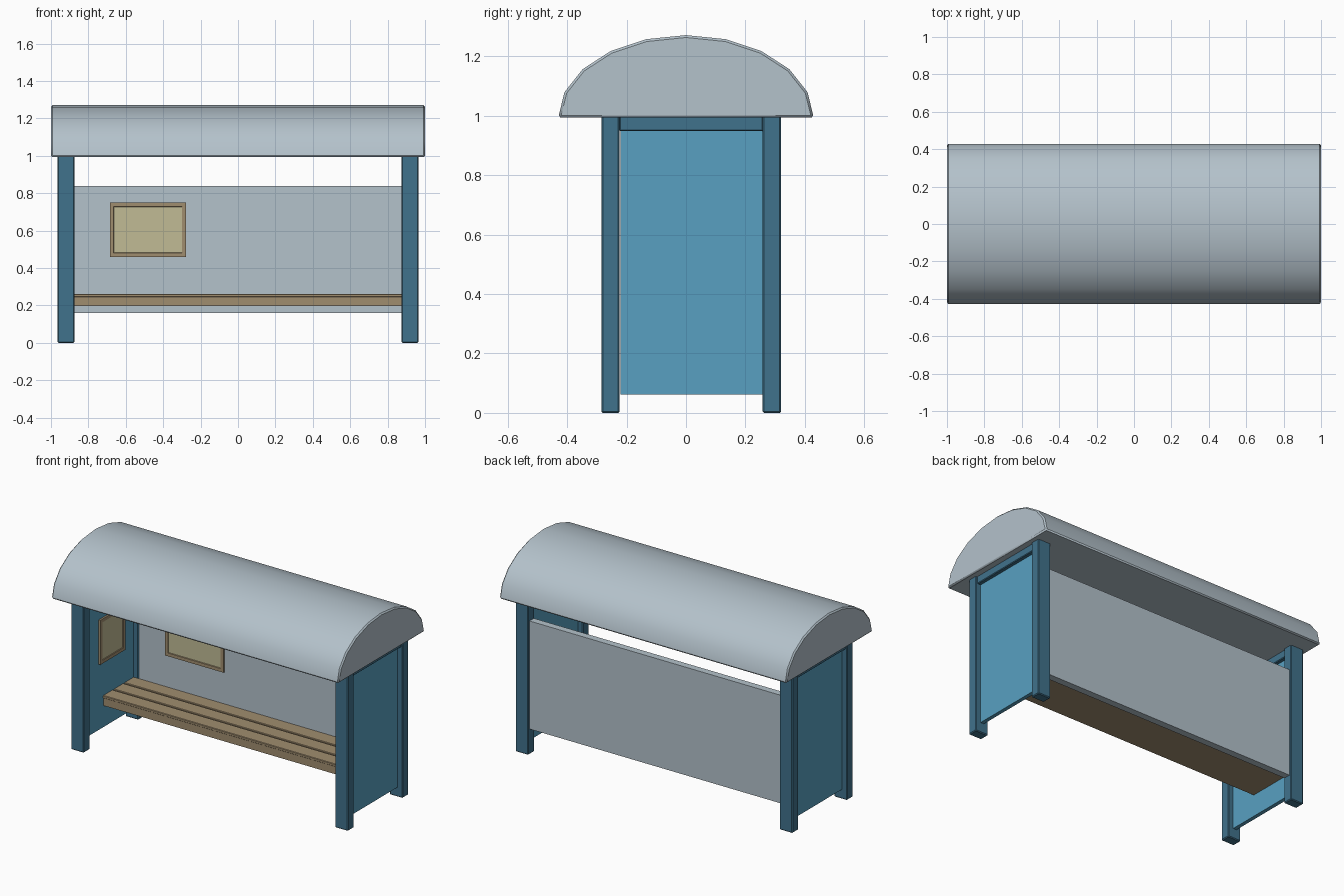
import bpy, bmesh, math
from mathutils import Vector

if "Cube" in bpy.data.objects:
    bpy.data.objects.remove(bpy.data.objects["Cube"])


def srgb(r, g, b):
    f = lambda c: c / 12.92 if c <= 0.04045 else ((c + 0.055) / 1.055) ** 2.4
    return [f(v / 255) for v in (r, g, b)] + [1.0]


def material(name, rgb):
    m = bpy.data.materials.new(name)
    m.diffuse_color = srgb(*rgb)
    m.use_nodes = True
    m.node_tree.nodes["Principled BSDF"].inputs["Base Color"].default_value = m.diffuse_color
    return m


GREY = material("pale grey metal", (180, 194, 203))
TEAL = material("dark teal paint", (64, 114, 140))
BLUE = material("side panel blue", (88, 160, 193))
WOOD = material("brown wood", (160, 141, 111))
CREAM = material("cream paper", (193, 187, 149))


def finish(name, bm, mats, bevel=0.0, smooth=False):
    bmesh.ops.recalc_face_normals(bm, faces=bm.faces[:])
    me = bpy.data.meshes.new(name)
    bm.to_mesh(me)
    bm.free()
    ob = bpy.data.objects.new(name, me)
    bpy.context.collection.objects.link(ob)
    for m in mats:
        me.materials.append(m)
    if smooth:
        bpy.ops.object.select_all(action='DESELECT')
        ob.select_set(True)
        bpy.context.view_layer.objects.active = ob
        bpy.ops.object.shade_smooth_by_angle(angle=math.radians(35))
    if bevel:
        mod = ob.modifiers.new("edge bevel", 'BEVEL')
        mod.width = bevel
        mod.segments = 1
        mod.limit_method = 'ANGLE'
        mod.angle_limit = math.radians(40)
    return ob


def box_mesh(x, y, z):
    bm = bmesh.new()
    bmesh.ops.create_cube(bm, size=1)
    lo, hi = Vector((x[0], y[0], z[0])), Vector((x[1], y[1], z[1]))
    for v in bm.verts:
        v.co = Vector([(lo[i] + hi[i]) / 2 + v.co[i] * (hi[i] - lo[i]) for i in range(3)])
    return bm


def box(name, x, y, z, mat, bevel=0.0):
    return finish(name, box_mesh(x, y, z), [mat], bevel)


def poster(name, x, y, z, facing):
    # framed board: inset the visible face and sink the paper
    bm = box_mesh(x, y, z)
    bm.normal_update()
    d = Vector(facing)
    face = max(bm.faces, key=lambda f: f.normal.dot(d))
    bmesh.ops.inset_region(bm, faces=[face], thickness=0.029)
    bmesh.ops.inset_region(bm, faces=[face], thickness=0.003, depth=-0.004)
    face.material_index = 1
    return finish(name, bm, [WOOD, CREAM])


# Barrel roof: half ellipse in ten segments, extruded along x
bm = bmesh.new()
ring = []
for i in range(11):
    a = math.pi * i / 10
    ring.append(bm.verts.new((-1, 0.43 * math.cos(a), 0.993 + 0.278 * math.sin(a))))
cap = bm.faces.new(ring)
ext = bmesh.ops.extrude_face_region(bm, geom=[cap])
for v in ext["geom"]:
    if isinstance(v, bmesh.types.BMVert):
        v.co.x = 1
finish("roof", bm, [GREY], 0.008, True)

# Both ends: posts, header and side panel
for s, side in ((-1, "left"), (1, "right")):
    def span(a, b):
        return sorted((s * a, s * b))
    box(side + "_front_post", span(0.875, 0.965), (-0.285, -0.223), (0, 1.0), TEAL, 0.005)
    box(side + "_back_post", span(0.875, 0.965), (0.258, 0.32), (0, 1.0), TEAL, 0.005)
    box(side + "_header", span(0.885, 0.955), (-0.225, 0.26), (0.948, 1.0), TEAL, 0.004)
    box(side + "_panel", span(0.908, 0.932), (-0.221, 0.257), (0.062, 0.955), BLUE)

# Back wall
box("back_panel", (-0.88, 0.88), (0.263, 0.307), (0.16, 0.84), GREY)

# Bench: solid base with three slats
box("bench_base", (-0.91, 0.91), (-0.043, 0.264), (0.198, 0.25), WOOD)
w, gap = 0.095, 0.011
for i in range(3):
    y0 = -0.045 + i * (w + gap)
    box("bench_slat_%d" % (i + 1), (-0.91, 0.91), (y0, y0 + w), (0.245, 0.262), WOOD, 0.003)

# Framed notices
poster("back_notice", (-0.685, -0.278), (0.253, 0.265), (0.46, 0.75), (0, -1, 0))
poster("left_notice", (-0.91, -0.896), (-0.09, 0.16), (0.475, 0.755), (1, 0, 0))
